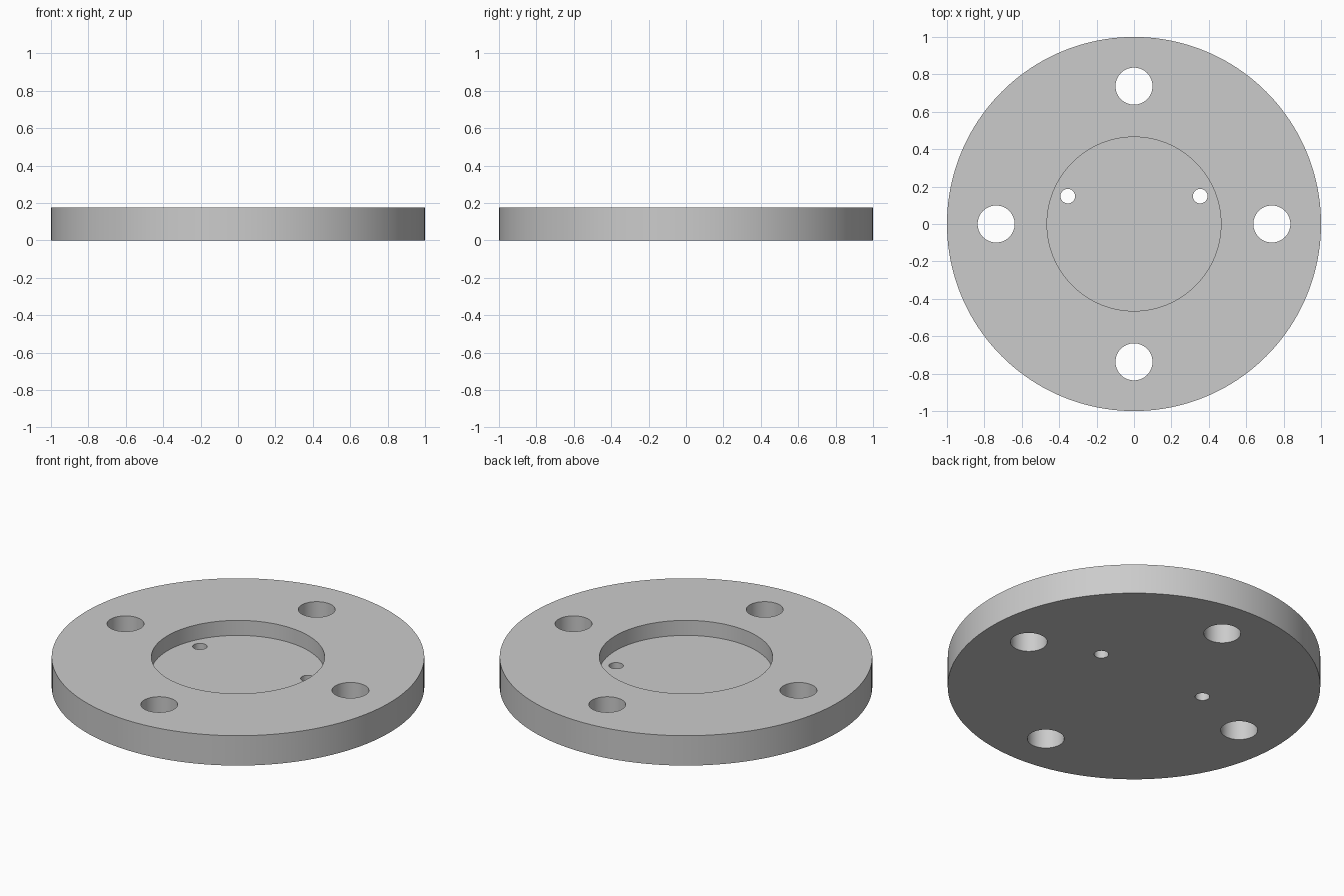
import bpy, math

if "Cube" in bpy.data.objects:
    bpy.data.objects.remove(bpy.data.objects["Cube"])

THICK, FLOOR = 0.177, 0.088
RECESS_R = 0.465
BOLT_CIRCLE, BOLT_R = 0.737, 0.099
PIN_X, PIN_Y, PIN_R = 0.354, 0.149, 0.039

grey = bpy.data.materials.new("plain grey")
grey.diffuse_color = (0.6, 0.6, 0.6, 1)
grey.use_nodes = True
grey.node_tree.nodes["Principled BSDF"].inputs["Base Color"].default_value = grey.diffuse_color


def cylinder(name, x, y, r, z0, z1, sides):
    bpy.ops.mesh.primitive_cylinder_add(vertices=sides, radius=r, depth=z1 - z0,
                                        location=(x, y, (z0 + z1) / 2))
    ob = bpy.context.object
    ob.name = name
    ob.data.materials.append(grey)
    return ob


# Round flange plate
plate = cylinder("flange_plate", 0, 0, 1, 0, THICK, 160)

# Cutters: centre recess, four bolt holes, two pin holes
cutters = [cylinder("recess_cutter", 0, 0, RECESS_R, FLOOR, THICK + 0.2, 128)]
for i in range(4):
    a = i * math.pi / 2
    cutters.append(cylinder("bolt_hole_cutter", BOLT_CIRCLE * math.cos(a),
                            BOLT_CIRCLE * math.sin(a), BOLT_R, -0.2, THICK + 0.2, 64))
for side in (-1, 1):
    cutters.append(cylinder("pin_hole_cutter", side * PIN_X, PIN_Y, PIN_R,
                            -0.2, THICK + 0.1, 48))

# Cut every hole, then remove the cutters
bpy.ops.object.select_all(action='DESELECT')
plate.select_set(True)
bpy.context.view_layer.objects.active = plate
for c in cutters:
    mod = plate.modifiers.new("cut", 'BOOLEAN')
    mod.operation, mod.solver, mod.object = 'DIFFERENCE', 'EXACT', c
    bpy.ops.object.modifier_apply(modifier=mod.name)
for c in cutters:
    bpy.data.objects.remove(c)

# Smooth round walls with sharp rims
bpy.ops.object.shade_smooth_by_angle(angle=math.radians(30))
